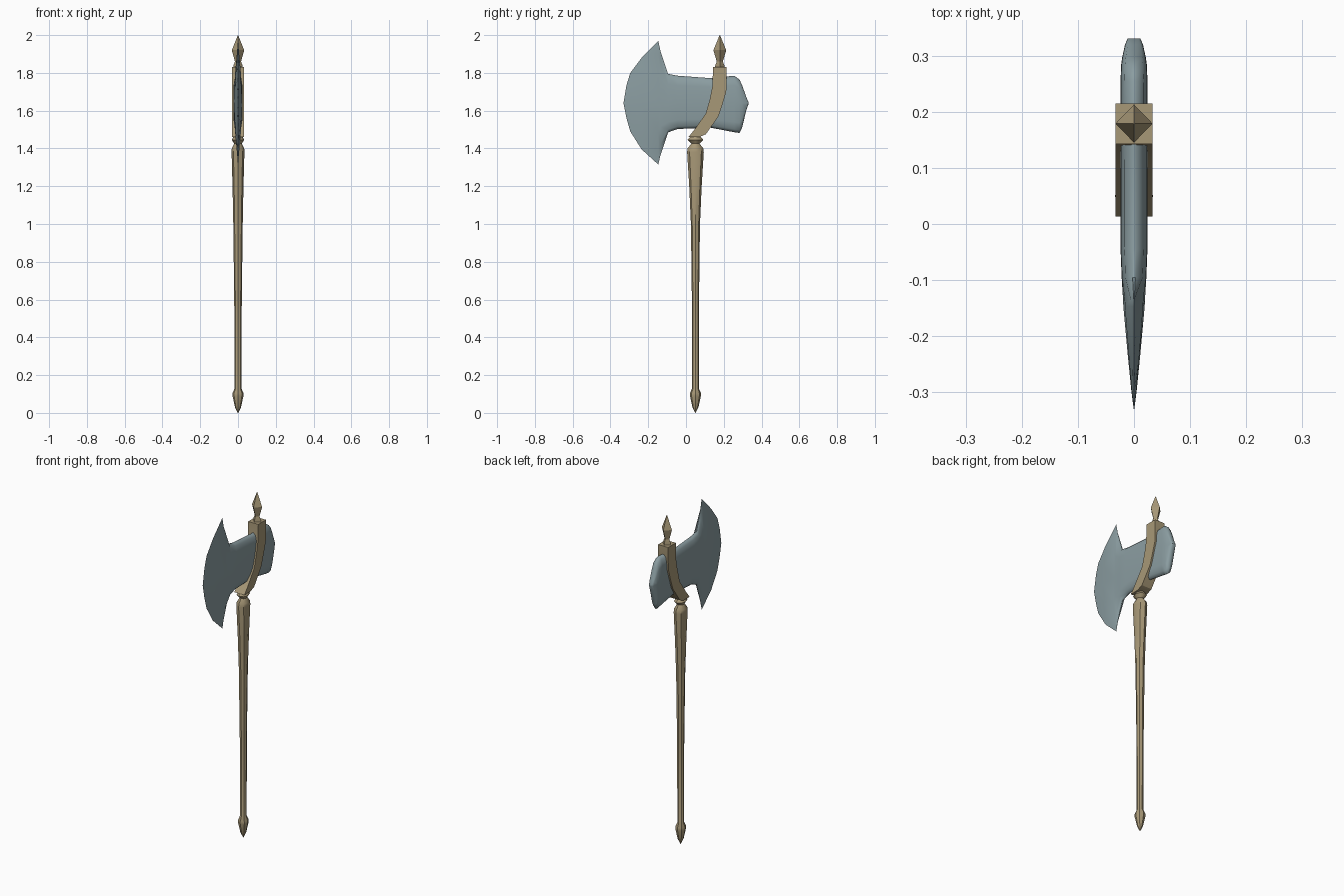
import bpy, bmesh, math

if "Cube" in bpy.data.objects:
    bpy.data.objects.remove(bpy.data.objects["Cube"])


def material(name, rgb):
    m = bpy.data.materials.new(name)
    m.diffuse_color = (*rgb, 1)
    m.use_nodes = True
    m.node_tree.nodes["Principled BSDF"].inputs["Base Color"].default_value = m.diffuse_color
    return m


steel = material("blue grey steel", (0.26, 0.34, 0.36))
brass = material("dull brass", (0.39, 0.315, 0.185))


def loft(name, rings, mat, angle):
    """Skin equal-length rings of points and cap both ends."""
    bm = bmesh.new()
    vs = [[bm.verts.new(p) for p in r] for r in rings]
    n = len(vs[0])
    for a, b in zip(vs, vs[1:]):
        for i in range(n):
            j = (i + 1) % n
            bm.faces.new((a[i], a[j], b[j], b[i]))
    bm.faces.new(vs[0])
    bm.faces.new(vs[-1])
    bmesh.ops.remove_doubles(bm, verts=bm.verts, dist=0.0002)
    bmesh.ops.recalc_face_normals(bm, faces=bm.faces)
    me = bpy.data.meshes.new(name)
    bm.to_mesh(me)
    bm.free()
    ob = bpy.data.objects.new(name, me)
    bpy.context.collection.objects.link(ob)
    me.materials.append(mat)
    bpy.context.view_layer.objects.active = ob
    ob.select_set(True)
    bpy.ops.object.shade_smooth_by_angle(angle=math.radians(angle))
    ob.select_set(False)
    return ob


def turned(name, y, profile, sides, angle):
    """Turned part: profile of (z, x radius, y radius)."""
    rings = []
    for z, rx, ry in profile:
        rings.append([(rx * math.cos(2 * math.pi * i / sides),
                       y + ry * math.sin(2 * math.pi * i / sides), z)
                      for i in range(sides)])
    return loft(name, rings, brass, angle)


# Handle with pommel at the foot and a ring at the top
turned("handle", 0.05, [
    (0.0, 0.001, 0.001), (0.03, 0.016, 0.016), (0.09, 0.029, 0.029),
    (0.105, 0.029, 0.029), (0.13, 0.018, 0.018), (0.6, 0.02, 0.019),
    (1.0, 0.025, 0.024), (1.2, 0.029, 0.033), (1.38, 0.034, 0.044),
    (1.40, 0.033, 0.042), (1.425, 0.02, 0.022), (1.445, 0.033, 0.042),
    (1.465, 0.022, 0.024)], 8, 40)

# Top spike, four sided
turned("spike", 0.179, [
    (1.82, 0.026, 0.026), (1.84, 0.024, 0.024), (1.86, 0.016, 0.016),
    (1.92, 0.033, 0.034), (2.0, 0.001, 0.001)], 4, 25)

# Curved socket: square band swept upward through the head
socket = [((0.013, 1.46), (0.07, 1.46)), ((0.045, 1.50), (0.105, 1.475)),
          ((0.105, 1.585), (0.172, 1.57)), ((0.126, 1.66), (0.195, 1.64)),
          ((0.14, 1.73), (0.213, 1.70)), ((0.143, 1.83), (0.215, 1.83))]
W = 0.033
loft("socket", [[(-W, a[0], a[1]), (W, a[0], a[1]), (W, b[0], b[1]), (-W, b[0], b[1])]
                for a, b in socket], brass, 30)

# Axe head: stations of (y, top z, bottom z, half thickness)
stations = [
    (-0.33, 1.645, 1.635, 0.0005), (-0.315, 1.735, 1.56, 0.0025),
    (-0.295, 1.80, 1.49, 0.005), (-0.235, 1.88, 1.395, 0.011),
    (-0.147, 1.97, 1.315, 0.019), (-0.135, 1.915, 1.365, 0.0195),
    (-0.095, 1.795, 1.485, 0.022), (-0.045, 1.785, 1.503, 0.024),
    (0.13, 1.772, 1.51, 0.024), (0.255, 1.785, 1.486, 0.024),
    (0.283, 1.765, 1.482, 0.023), (0.297, 1.735, 1.51, 0.021),
    (0.32, 1.67, 1.605, 0.016), (0.331, 1.645, 1.635, 0.011)]
wing_levels = [(1, 0.02), (0.8, 0.3), (0.45, 0.85), (0, 1)]
body_levels = [(1, 0.12), (0.9, 0.7), (0.65, 0.97), (0, 1)]
rings = []
for y, top, low, t in stations:
    levels = wing_levels if y < -0.11 else body_levels
    mid, h = 1.64, 0
    side = [(t * k, y, mid + (top - mid) * f) for f, k in levels]
    side += [(t * k, y, mid - (mid - low) * f) for f, k in levels[-2::-1]]
    rings.append(side + [(-p[0], p[1], p[2]) for p in reversed(side)])
loft("axe_head", rings, steel, 60)
